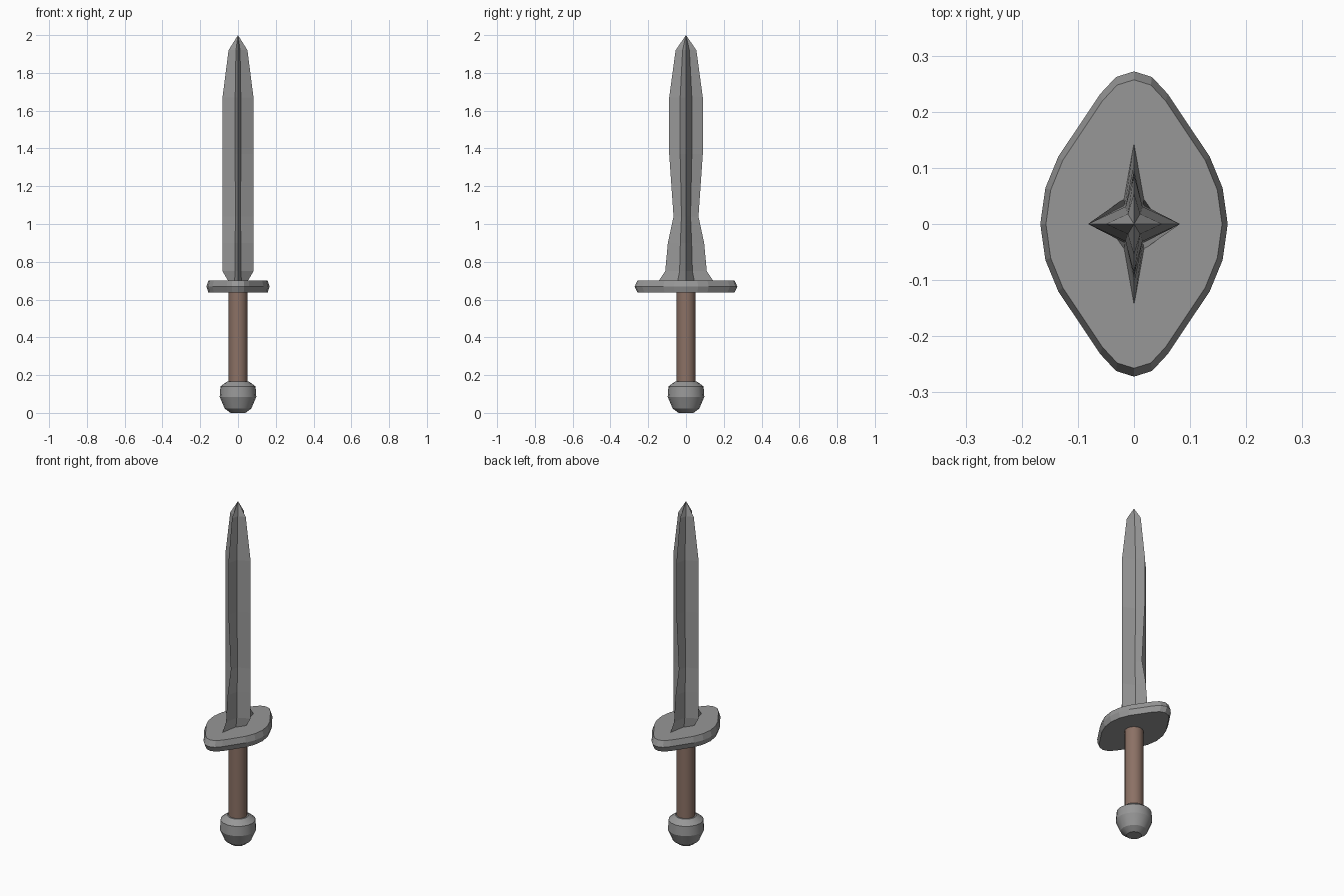
import bpy, bmesh
from math import cos, sin, pi, radians

if "Cube" in bpy.data.objects:
    bpy.data.objects.remove(bpy.data.objects["Cube"])


def paint(name, r, g, b):
    mat = bpy.data.materials.new(name)
    mat.diffuse_color = (r, g, b, 1)
    mat.use_nodes = True
    mat.node_tree.nodes["Principled BSDF"].inputs["Base Color"].default_value = mat.diffuse_color
    return mat


steel = paint("dark_steel", 0.31, 0.31, 0.31)
brown = paint("brown_leather", 0.26, 0.165, 0.13)


def loft(name, rings, mat, smooth=False):
    """Skin a stack of equal-length point rings; a single-point ring closes to a tip."""
    bm = bmesh.new()
    loops = [[bm.verts.new(p) for p in ring] for ring in rings]
    for a, b in zip(loops, loops[1:]):
        n = len(a)
        for i in range(n):
            j = (i + 1) % n
            if len(b) == 1:
                bm.faces.new((a[i], a[j], b[0]))
            else:
                bm.faces.new((a[i], a[j], b[j], b[i]))
    bm.faces.new(loops[0][::-1])
    if len(loops[-1]) > 1:
        bm.faces.new(loops[-1])
    bmesh.ops.recalc_face_normals(bm, faces=bm.faces[:])
    mesh = bpy.data.meshes.new(name)
    bm.to_mesh(mesh)
    bm.free()
    mesh.materials.append(mat)
    obj = bpy.data.objects.new(name, mesh)
    bpy.context.collection.objects.link(obj)
    if smooth:
        bpy.ops.object.select_all(action='DESELECT')
        obj.select_set(True)
        bpy.context.view_layer.objects.active = obj
        # just above the 22.5 degree step between sides, so the ring edges stay sharp
        bpy.ops.object.shade_smooth_by_angle(angle=radians(23.2))
    return obj


def circle(r, z, n=16):
    return [(r * cos(2 * pi * i / n), r * sin(2 * pi * i / n), z) for i in range(n)]


def star(x, y, ix, iy, z):
    """Four-pointed blade section: tips on the axes, hollows on the diagonals."""
    return [(x, 0, z), (ix, iy, z), (0, y, z), (-ix, iy, z),
            (-x, 0, z), (-ix, -iy, z), (0, -y, z), (ix, -iy, z)]


# Pommel
loft("pommel", [circle(r, z) for r, z in
     [(0.04, 0.0), (0.071, 0.024), (0.097, 0.085), (0.093, 0.14), (0.058, 0.166)]], steel, True)

# Grip
loft("grip", [circle(0.05, 0.15), circle(0.05, 0.65)], brown, True)

# Guard: rounded diamond outline, mirrored from one quarter
quarter = [(0.167, 0), (0.158, 0.064), (0.135, 0.12), (0.06, 0.232), (0.032, 0.262), (0, 0.272)]
half = quarter + [(-x, y) for x, y in quarter[-2::-1]]
outline = half + [(x, -y) for x, y in half[-2:0:-1]]
loft("guard", [[(x * sx, y * sy, z) for x, y in outline] for sx, sy, z in
     [(0.94, 0.945, 0.637), (1, 1, 0.668), (0.94, 0.945, 0.701)]], steel)

# Blade
sections = [
    (0.05, 0.147, 0.018, 0.045, 0.695),
    (0.082, 0.11, 0.016, 0.034, 0.75),
    (0.082, 0.096, 0.015, 0.030, 0.90),
    (0.082, 0.066, 0.014, 0.024, 1.04),
    (0.082, 0.089, 0.015, 0.031, 1.37),
    (0.082, 0.089, 0.015, 0.031, 1.67),
    (0.05, 0.055, 0.011, 0.018, 1.92),
]
loft("blade", [star(*s) for s in sections] + [[(0, 0, 2.0)]], steel)
